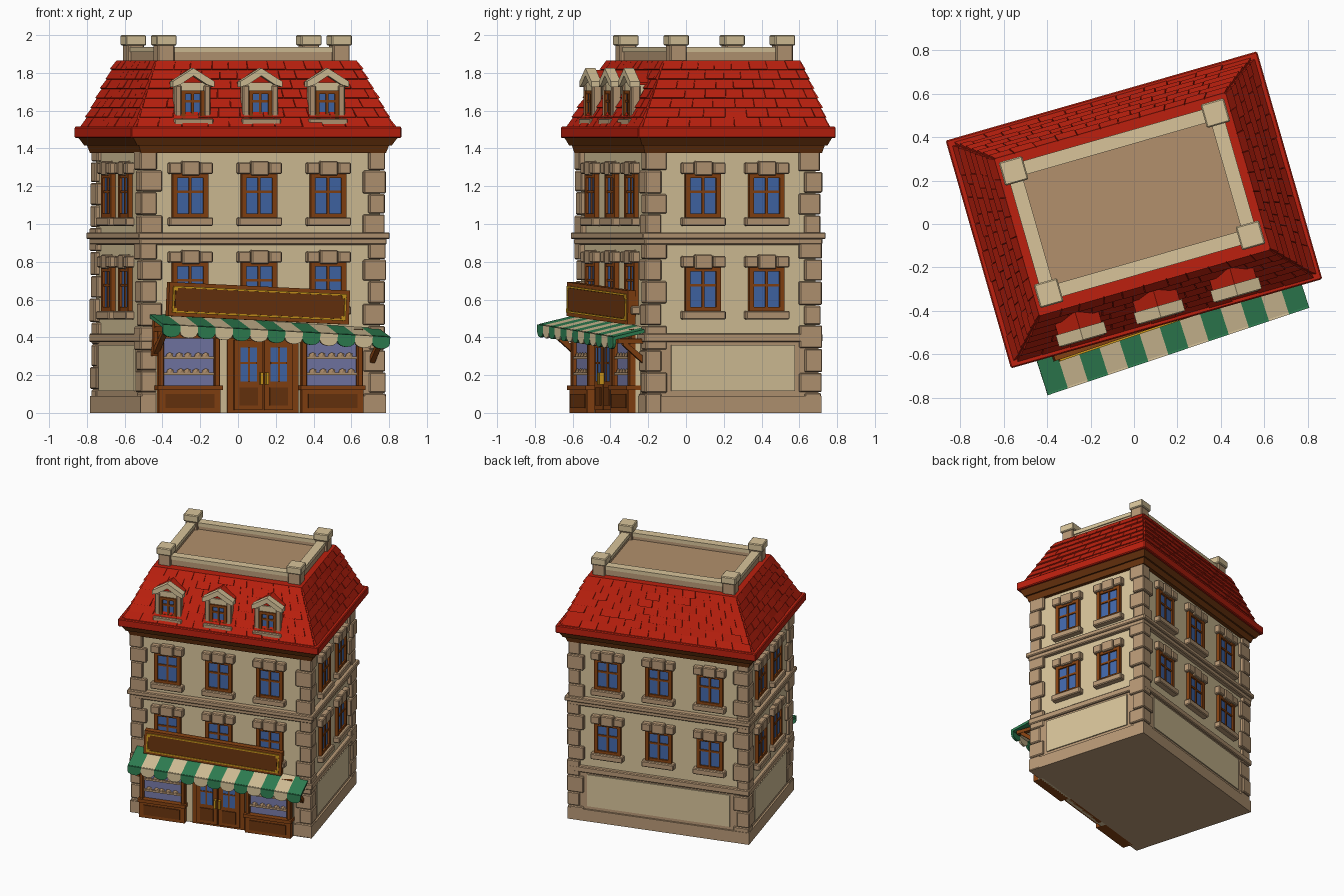
import bpy, bmesh, math, random
from mathutils import Matrix, Vector

if "Cube" in bpy.data.objects:
    bpy.data.objects.remove(bpy.data.objects["Cube"])

random.seed(4)
Rz = lambda d: Matrix.Rotation(math.radians(d), 4, 'Z')
Ry = lambda d: Matrix.Rotation(math.radians(d), 4, 'Y')
T = lambda x, y, z: Matrix.Translation((x, y, z))
ROOT = T(0, 0.065, 0) @ Rz(16)          # whole building is turned on the plan


def colour(name, r, g, b):
    m = bpy.data.materials.new(name)
    lin = lambda c: (c / 255 / 12.92) if c < 11 else ((c / 255 + 0.055) / 1.055) ** 2.4
    m.diffuse_color = (lin(r), lin(g), lin(b), 1)
    m.use_nodes = True
    m.node_tree.nodes["Principled BSDF"].inputs["Base Color"].default_value = m.diffuse_color
    return m


RED = colour("roof red", 188, 32, 14)
CREAM = colour("wall cream", 216, 196, 154)
STONE = colour("trim stone", 184, 153, 118)
DECK = colour("roof deck tan", 178, 144, 108)
WOOD = colour("wood brown", 134, 66, 18)
DARK = colour("dark wood", 106, 52, 14)
BLUE = colour("window blue", 66, 104, 170)
SHOP = colour("shop glass", 118, 122, 168)
GREEN = colour("awning green", 48, 130, 84)
GOLD = colour("gold", 205, 152, 28)

parts = {}


def part(name, mat):
    if name not in parts:
        parts[name] = (bmesh.new(), mat)
    return parts[name][0]


def hexa(name, mat, M, low, high):
    """Closed prism between two matching loops of points."""
    bm = part(name, mat)
    a = [bm.verts.new(M @ Vector(p)) for p in low]
    b = [bm.verts.new(M @ Vector(p)) for p in high]
    n = len(a)
    bm.faces.new(a[::-1])
    bm.faces.new(b)
    for i in range(n):
        bm.faces.new((a[i], a[(i + 1) % n], b[(i + 1) % n], b[i]))


def rect(x0, x1, y0, y1, z):
    return [(x0, y0, z), (x1, y0, z), (x1, y1, z), (x0, y1, z)]


def box(name, mat, M, x0, x1, y0, y1, z0, z1):
    hexa(name, mat, M, rect(x0, x1, y0, y1, z0), rect(x0, x1, y0, y1, z1))


def ring(name, mat, a, b, z0, z1, a2=None, b2=None):
    a2, b2 = a2 or a, b2 or b
    hexa(name, mat, ROOT, rect(-a, a, -b, b, z0), rect(-a2, a2, -b2, b2, z1))


def side(k):
    """Frame of wall k (front, right, back, left): x along wall, -y outward."""
    return ROOT @ Rz(90 * k) @ T(0, -(0.46, 0.65)[k % 2], 0)


# main walls, ground floor, bands
A, B = 0.65, 0.46
ring("walls", CREAM, A, B, 0.02, 1.42)
ring("ground_floor", STONE, A + .012, B + .012, 0, 0.40)
ring("plinth", STONE, A + .025, B + .025, 0, 0.09)
ring("ground_band", STONE, A + .03, B + .03, 0.375, 0.42)
ring("middle_band", STONE, A + .03, B + .03, 0.89, 0.925)
ring("middle_band", STONE, A + .042, B + .045, 0.92, 0.955)

# corner quoins
for sx in (-1, 1):
    for sy in (-1, 1):
        z, i = 0.0, 0
        while z < 1.36:
            h = min(random.uniform(.105, .13), 1.39 - z)
            lx, ly = ((.115, .085), (.085, .115))[i % 2]
            o = .024 + random.uniform(-.004, .006)
            x0, x1 = sorted((sx * (A + o), sx * (A - lx + .02)))
            y0, y1 = sorted((sy * (B + o), sy * (B - ly + .02)))
            box("corner_quoins", STONE, ROOT, x0, x1, y0, y1, z, z + h - .004)
            z += h
            i += 1


# windows with lintel and sill
def frame(M, x, z0, w, h, d, bar=.026):
    box("window_glass", BLUE, M, x - w/2 + .01, x + w/2 - .01, -d + .014, .02, z0 + .01, z0 + h - .01)
    for s in (-1, 1):
        c = x + s * (w/2 - bar/2)
        box("window_frames", WOOD, M, c - bar/2, c + bar/2, -d, .02, z0, z0 + h)
    for zz in (z0, z0 + h - bar):
        box("window_frames", WOOD, M, x - w/2, x + w/2, -d + .002, .02, zz, zz + bar)
    box("window_frames", WOOD, M, x - .007, x + .007, -d + .006, .01, z0, z0 + h)
    box("window_frames", WOOD, M, x - w/2, x + w/2, -d + .007, .01, z0 + h*.56, z0 + h*.56 + .014)


def window(M, x, z):
    frame(M, x, z + .04, .195, .24, .024)
    box("window_sills", STONE, M, x - .12, x + .12, -.045, .02, z, z + .045)
    for i, (l, r) in enumerate(((-.12, -.052), (-.048, .048), (.052, .12))):
        up = .008 * (i == 1)
        box("window_lintels", STONE, M, x + l, x + r, -.04, .02, z + .275 - up, z + .335 + up)


rows = {0: (-.40, -.02, .36), 1: (-.165, .185), 2: (-.38, 0, .38), 3: (-.185, .145)}
for k, xs in rows.items():
    for x in xs:
        window(side(k), x, .52 if k == 0 else .495)
        window(side(k), x, .99)
    if k:                                # blank ground floor panels
        L = (A if k == 2 else B) - .12
        box("ground_panels", CREAM, side(k), -L, L, -.02, 0, .115, .36)

# cornice and eave
ring("cornice", DARK, .675, .488, 1.375, 1.42, .69, .50)
ring("cornice", WOOD, .70, .51, 1.415, 1.46, .73, .53)
ring("eave", RED, .745, .545, 1.455, 1.515)

# mansard roof with overlapping tiles
BZ, TZ = 1.51, 1.865
low = [Vector(p) for p in rect(-.71, .71, -.515, .515, BZ)]
top = [Vector(p) for p in rect(-.55, .55, -.345, .40, TZ)]
hexa("mansard", RED, ROOT, low, top)
ROWS = 7
for k in range(4):
    p0, p1, q0, q1 = low[k], low[(k + 1) % 4], top[k], top[(k + 1) % 4]
    nrm = (p1 - p0).cross(q0 - p0).normalized()
    at = lambda s, t: p0.lerp(p1, s).lerp(q0.lerp(q1, s), t)
    n = 11 if k % 2 == 0 else 8
    for r in range(ROWS):
        t0, t1 = r / ROWS, min(1, (r + 1.1) / ROWS)
        cuts = [0] + [(c + (.5 if r % 2 else 0) + random.uniform(-.1, .1)) / n for c in range(1, n)] + [1]
        for s0, s1 in zip(cuts, cuts[1:]):
            u = .013 + random.uniform(-.003, .003)
            g = .0015
            face = [at(s0 + g, t0), at(s1 - g, t0), at(s1 - g, t1), at(s0 + g, t1)]
            lift = [u, u, .004, .004]
            hexa("roof_tiles", RED, ROOT, [p - nrm * .004 for p in face],
                 [p + nrm * l for p, l in zip(face, lift)])

# roof deck, parapet and posts
V0, V1, U = -.26, .325, .483
box("roof_deck", DECK, ROOT, -U, U, V0, V1, 1.85, 1.885)
for v in (V0, V1):
    box("parapet", STONE, ROOT, -U, U, v - .025, v + .025, 1.85, 1.91)
    box("parapet_coping", CREAM, ROOT, -U, U, v - .032, v + .032, 1.91, 1.938)
for u in (-U, U):
    box("parapet", STONE, ROOT, u - .025, u + .025, V0, V1, 1.85, 1.91)
    box("parapet_coping", CREAM, ROOT, u - .032, u + .032, V0, V1, 1.91, 1.938)
    for v in (V0, V1):
        box("parapet_posts", STONE, ROOT, u - .046, u + .046, v - .046, v + .046, 1.85, 1.95)
        box("parapet_post_caps", CREAM, ROOT, u - .056, u + .056, v - .056, v + .056, 1.945, 2.0)

# dormers
for x in (-.39, -.017, .35):
    M = ROOT @ T(x, -.475, 0)
    box("dormer_bodies", CREAM, M, -.085, .085, 0, .12, 1.52, 1.745)
    gable = lambda y, w, zb, zt: [(-w, y, zb), (w, y, zb), (w, y, zb + .015), (0, y, zt), (-w, y, zb + .015)]
    hexa("dormer_roofs", RED, M, gable(.17, .105, 1.735, 1.815), gable(.0, .105, 1.735, 1.815))
    for s in (-1, 1):
        bar = [(s*.115, 1.725), (s*.115, 1.755), (0, 1.825), (0, 1.785), (s*.075, 1.737)]
        hexa("dormer_hoods", CREAM, M, [(px, .02, pz) for px, pz in bar], [(px, -.035, pz) for px, pz in bar])
        c = s * .08
        box("dormer_posts", STONE, M, c - .018, c + .018, -.02, .03, 1.55, 1.735)
    box("dormer_gables", CREAM, M, -.075, .075, -.01, .02, 1.69, 1.75)
    box("dormer_sills", STONE, M, -.108, .108, -.04, .05, 1.52, 1.558)
    frame(M, 0, 1.558, .125, .15, .022, .02)

# shop front: two display windows and a double door
F = side(0)
box("shop_back", CREAM, F, -.59, .54, -.04, 0, 0, .43)
box("shop_header", WOOD, F, -.59, .54, -.062, 0, .395, .445)
for x0, x1 in ((-.59, -.25), (.197, .537)):
    box("shop_base", WOOD, F, x0, x1, -.08, 0, 0, .125)
    box("shop_base_panels", DARK, F, x0 + .035, x1 - .035, -.086, -.07, .025, .10)
    box("shop_ledges", WOOD, F, x0 - .008, x1 + .008, -.092, 0, .12, .145)
    box("shop_panes", SHOP, F, x0 + .02, x1 - .02, -.05, 0, .14, .40)
    for a in (x0, x1 - .032):
        box("shop_posts", WOOD, F, a, a + .032, -.075, 0, .14, .40)
    for z in (.20, .285):
        box("shop_shelves", STONE, F, x0 + .03, x1 - .03, -.066, -.04, z, z + .014)
        for i in range(5):               # baked goods
            g = bmesh.ops.create_icosphere(part("baked_goods", DECK), subdivisions=1, radius=.019)
            bmesh.ops.transform(parts["baked_goods"][0], verts=g["verts"], matrix=F @ T(
                x0 + .07 + i * .05 + random.uniform(-.01, .01), -.056, z + .02) @ Matrix.Diagonal((1.2, .5, .8, 1)))
box("door_frame", WOOD, F, -.204, .186, -.05, 0, 0, .43)
for s in (-1, 1):
    c = -.009 + s * .083
    box("doors", WOOD, F, c - .078, c + .078, -.062, 0, .015, .385)
    box("door_glass", BLUE, F, c - .045, c + .045, -.066, -.05, .165, .345)
    box("door_bars", WOOD, F, c - .005, c + .005, -.07, -.05, .165, .345)
    box("door_bars", WOOD, F, c - .045, c + .045, -.07, -.05, .26, .27)
    box("door_panels", DARK, F, c - .05, c + .05, -.068, -.05, .04, .135)
    h = -.009 + s * .016
    box("door_handles", GOLD, F, h - .007, h + .007, -.088, -.06, .15, .215)

# sign board with gold border
S = ROOT @ T(-.04, -.53, .58) @ Rz(2.7) @ Ry(2.6)
box("sign_board", WOOD, S, -.505, .505, -.015, .03, -.09, .09)
box("sign_panel", DARK, S, -.47, .47, -.02, 0, -.06, .06)
for s in (-1, 1):
    box("sign_border", GOLD, S, -.475, .475, -.023, 0, s*.066 - .005, s*.066 + .005)
    box("sign_border", GOLD, S, s*.48 - .005, s*.48 + .005, -.023, 0, -.05, .05)
    for q in (-1, 1):
        box("sign_border", GOLD, S, s*.472 - .012, s*.472 + .012, -.024, 0, q*.058 - .012, q*.058 + .012)

# striped awning with scalloped edge, on wooden brackets
W = ROOT @ T(-.015, -.46, 0) @ Rz(2.5) @ Ry(3)
N, w = 13, 1.27 / 13
for i in range(N):
    name, mat = (("awning_green", GREEN), ("awning_cream", CREAM))[i % 2]
    x0, x1 = -.635 + i * w, -.635 + (i + 1) * w
    hexa(name, mat, W, [(x0, -.215, .42), (x1, -.215, .42), (x1, .03, .475), (x0, .03, .475)],
         [(x0, -.215, .438), (x1, -.215, .438), (x1, .03, .495), (x0, .03, .495)])
    edge = [(x0, .436), (x0, .40)] + [((x0 + x1)/2 - math.cos(a * math.pi/6) * w/2, .40 - math.sin(a * math.pi/6) * .03)
                                     for a in range(1, 6)] + [(x1, .40), (x1, .436)]
    hexa(name, mat, W, [(x, -.208, z) for x, z in edge], [(x, -.224, z) for x, z in edge])
for x in (-.60, .60):
    box("awning_brackets", WOOD, W, x - .018, x + .018, -.03, .03, .27, .46)
    box("awning_brackets", WOOD, W, x - .016, x + .016, -.19, .02, .40, .425)
    hexa("awning_brackets", WOOD, W, [(x - .014, -.03, .28), (x + .014, -.03, .28), (x + .014, -.03, .32), (x - .014, -.03, .32)],
         [(x - .014, -.16, .39), (x + .014, -.16, .39), (x + .014, -.16, .42), (x - .014, -.16, .42)])

# turn the collected parts into objects, soften the stone blocks
for name, (bm, mat) in parts.items():
    bmesh.ops.recalc_face_normals(bm, faces=bm.faces)
    me = bpy.data.meshes.new(name)
    bm.to_mesh(me)
    bm.free()
    me.materials.append(mat)
    ob = bpy.data.objects.new(name, me)
    bpy.context.collection.objects.link(ob)
    if any(t in name for t in ("quoin", "lintel", "sill", "band", "post", "eave")):
        bv = ob.modifiers.new("soft_edges", 'BEVEL')
        bv.width, bv.segments = .006, 1
